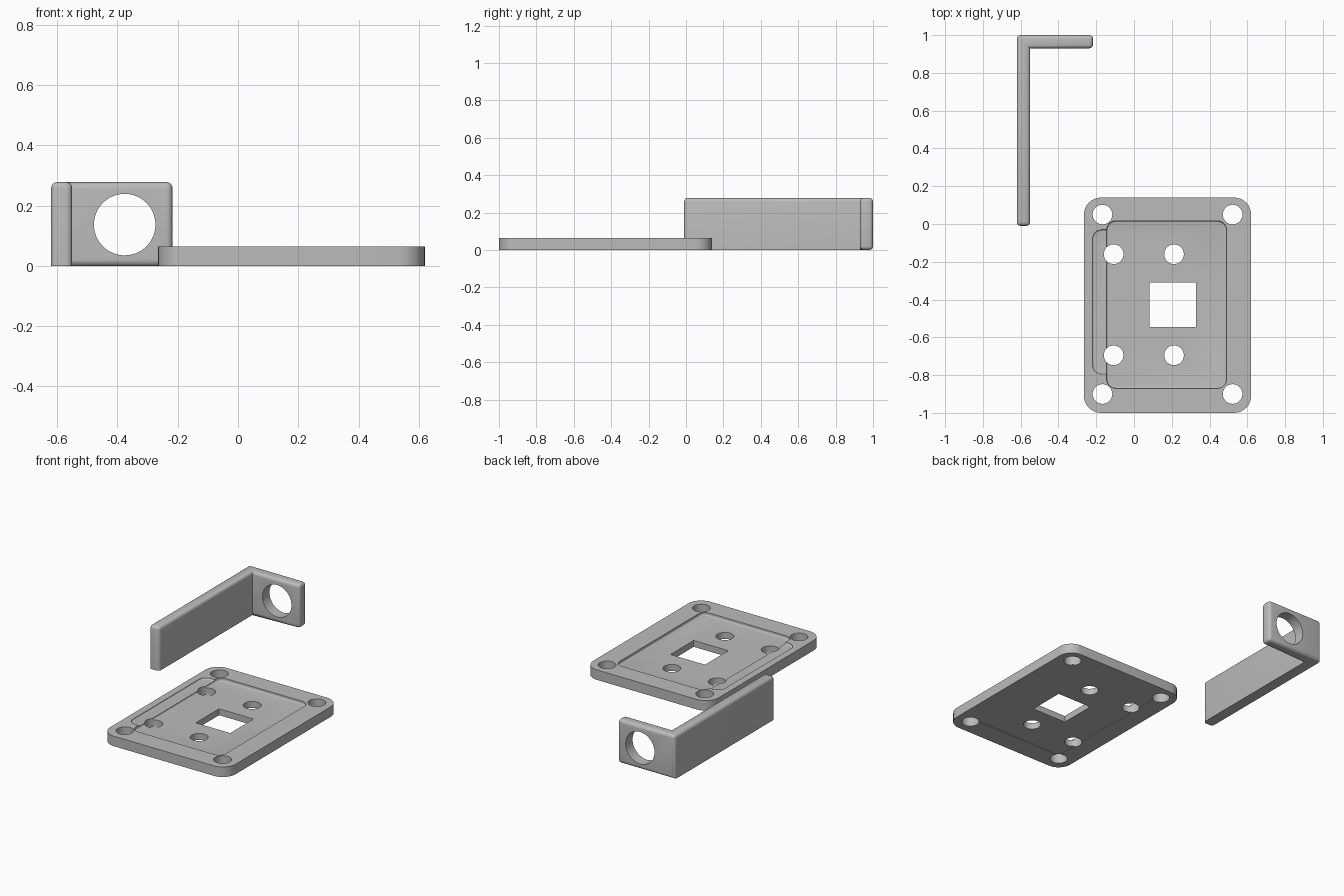
import bpy, bmesh
from math import cos, sin, pi, radians

if "Cube" in bpy.data.objects:
    bpy.data.objects.remove(bpy.data.objects["Cube"], do_unlink=True)

grey = bpy.data.materials.new("plain grey")
grey.use_nodes = True
grey.diffuse_color = (0.5, 0.5, 0.5, 1)
grey.node_tree.nodes["Principled BSDF"].inputs["Base Color"].default_value = (0.5, 0.5, 0.5, 1)


def prism(name, outline, z0, z1, bevel=0, rule=None, segments=4):
    """Extrude an outline upward and round the edges picked by a rule."""
    bm = bmesh.new()
    face = bm.faces.new([bm.verts.new((x, y, z0)) for x, y in outline])
    top = bmesh.ops.extrude_face_region(bm, geom=[face])["geom"]
    for v in top:
        if isinstance(v, bmesh.types.BMVert):
            v.co.z = z1
    bmesh.ops.recalc_face_normals(bm, faces=bm.faces)
    if bevel:
        bmesh.ops.bevel(bm, geom=[e for e in bm.edges if rule(e)], offset=bevel,
                        segments=segments, profile=0.5, affect='EDGES')
    mesh = bpy.data.meshes.new(name)
    bm.to_mesh(mesh)
    bm.free()
    mesh.materials.append(grey)
    obj = bpy.data.objects.new(name, mesh)
    bpy.context.collection.objects.link(obj)
    return obj


def rounded(x0, x1, y0, y1, r, n=8):
    pts = []
    for i, (cx, cy) in enumerate([(x1 - r, y1 - r), (x0 + r, y1 - r),
                                  (x0 + r, y0 + r), (x1 - r, y0 + r)]):
        for k in range(n + 1):
            a = (i + k / n) * pi / 2
            pts.append((cx + r * cos(a), cy + r * sin(a)))
    return pts


def rect(x0, x1, y0, y1):
    return [(x0, y0), (x1, y0), (x1, y1), (x0, y1)]


def circle(cx, cy, r, n=48):
    return [(cx + r * cos(2 * pi * k / n), cy + r * sin(2 * pi * k / n)) for k in range(n)]


def cut(target, cutter):
    mod = target.modifiers.new("cut", 'BOOLEAN')
    mod.operation = 'DIFFERENCE'
    mod.solver = 'EXACT'
    mod.object = cutter
    bpy.ops.object.select_all(action='DESELECT')
    target.select_set(True)
    bpy.context.view_layer.objects.active = target
    bpy.ops.object.modifier_apply(modifier=mod.name)
    bpy.data.objects.remove(cutter, do_unlink=True)


def smooth(obj):
    bpy.ops.object.select_all(action='DESELECT')
    obj.select_set(True)
    bpy.context.view_layer.objects.active = obj
    bpy.ops.object.shade_smooth_by_angle(angle=radians(35))


def flat_edge(e, z):
    return all(abs(v.co.z - z) < 1e-5 for v in e.verts)


# Base plate with rounded corners
plate = prism("base_plate", rounded(-0.265, 0.62, -1, 0.14, 0.09), 0, 0.064)

# Shallow side recess, then the main recess, both with a filleted floor
for outline, floor in ((rounded(-0.22, -0.1, -0.795, -0.03, 0.05), 0.055),
                       (rounded(-0.145, 0.49, -0.87, 0.017, 0.05), 0.045)):
    cut(plate, prism("recess_cutter", outline, floor, 0.1, 0.008,
                     lambda e, z=floor: flat_edge(e, z)))

# Slightly sunken panel underneath
cut(plate, prism("underside_cutter", rect(-0.145, 0.49, -0.87, 0.017), -0.05, 0.004))

# Square window, corner holes and inner holes
cut(plate, prism("window_cutter", rect(0.083, 0.327, -0.545, -0.31), -0.1, 0.2))
for xs, ys in (((-0.167, 0.522), (-0.9, 0.05)), ((-0.108, 0.212), (-0.695, -0.16))):
    for x in xs:
        for y in ys:
            cut(plate, prism("hole_cutter", circle(x, y, 0.052), -0.1, 0.2))
smooth(plate)

# L-shaped bracket: long arm and short ring wing
TOP = 0.278
L_SHAPE = [(-0.62, -0.01), (-0.55, -0.01), (-0.55, 0.93),
           (-0.217, 0.93), (-0.217, 1), (-0.62, 1)]


def soft_edge(e):
    mid = (e.verts[0].co + e.verts[1].co) / 2
    inner_corner = abs(mid.x + 0.55) < 1e-4 and abs(mid.y - 0.93) < 1e-4
    arm_bottom = flat_edge(e, 0) and mid.y < 0.9
    return not (inner_corner or arm_bottom)


bracket = prism("angle_bracket", L_SHAPE, 0, TOP, 0.02, soft_edge)

# Round opening through the wing
ring = prism("ring_cutter", circle(-0.376, -0.137, 0.102, 64), 0.8, 1.2)
for v in ring.data.vertices:
    x, y, z = v.co
    v.co = (x, z, -y)
cut(bracket, ring)
smooth(bracket)
